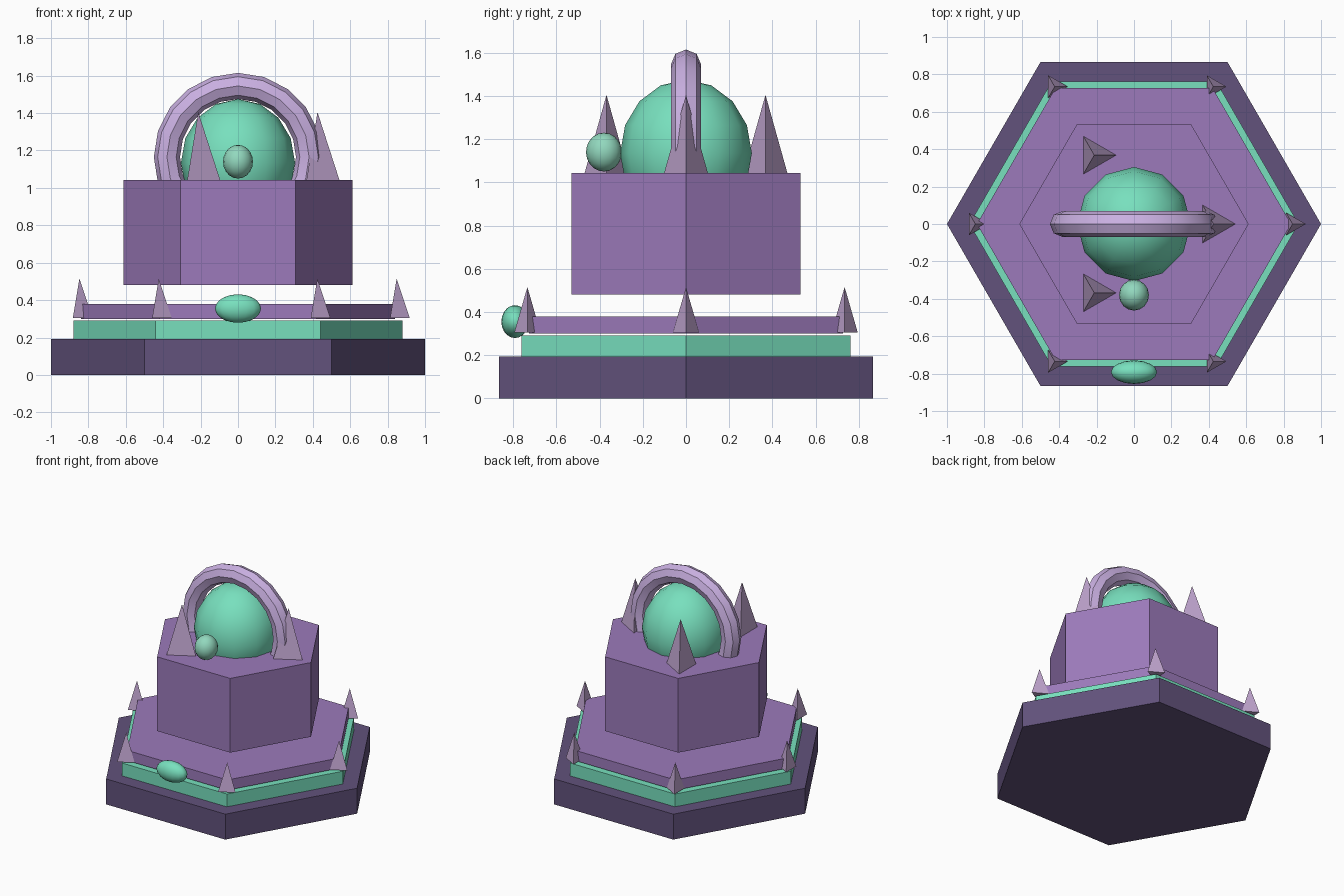
import bpy
import math

if "Cube" in bpy.data.objects:
    bpy.data.objects.remove(bpy.data.objects["Cube"])


def lin(c):
    c /= 255
    return c / 12.92 if c <= 0.04045 else ((c + 0.055) / 1.055) ** 2.4


def material(name, r, g, b):
    m = bpy.data.materials.new(name)
    m.diffuse_color = (lin(r), lin(g), lin(b), 1)
    m.use_nodes = True
    m.node_tree.nodes["Principled BSDF"].inputs["Base Color"].default_value = m.diffuse_color
    return m


dark = material("dark violet", 98, 82, 124)
purple = material("purple", 156, 122, 187)
green = material("mint green", 120, 224, 190)
pale_green = material("pale mint", 146, 216, 190)
lilac = material("lilac", 202, 176, 226)
mauve = material("mauve", 190, 163, 205)


def finish(name, mat, smooth=False):
    ob = bpy.context.object
    ob.name = name
    ob.data.materials.append(mat)
    bpy.ops.object.transform_apply(location=False, rotation=True, scale=True)
    if smooth:
        bpy.ops.object.shade_smooth()
    return ob


def hex_slab(name, radius, z0, z1, mat):
    # Corners on the x axis, flat side towards the front
    bpy.ops.mesh.primitive_cylinder_add(
        vertices=6, radius=radius, depth=z1 - z0,
        location=(0, 0, (z0 + z1) / 2), rotation=(0, 0, math.pi / 6))
    finish(name, mat)


def orb(name, loc, size, mat, segments=12, rings=8):
    bpy.ops.mesh.primitive_uv_sphere_add(
        segments=segments, ring_count=rings, radius=1, location=loc)
    bpy.context.object.scale = size
    finish(name, mat, True)


def spike_ring(name, count, ring, radius, z0, z1):
    # Three-sided spikes, all with one edge towards +x
    for i in range(count):
        a = 2 * math.pi * i / count
        bpy.ops.mesh.primitive_cone_add(
            vertices=3, radius1=radius, radius2=0, depth=z1 - z0,
            location=(ring * math.cos(a), ring * math.sin(a), (z0 + z1) / 2),
            rotation=(0, 0, -math.pi / 2))
        finish(f"{name}_{i + 1}", mauve)


# Stepped hexagonal base and floating block
hex_slab("base", 1.0, 0, 0.193, dark)
hex_slab("green_tier", 0.88, 0.193, 0.29, green)
hex_slab("purple_tier", 0.84, 0.30, 0.378, purple)
hex_slab("upper_block", 0.613, 0.48, 1.043, purple)

# Central orb, small orb and front gem
orb("central_orb", (0, 0, 1.135), (0.305, 0.305, 0.34), green)
orb("small_orb", (0, -0.38, 1.14), (0.08, 0.083, 0.09), pale_green, 16, 10)
orb("front_gem", (0, -0.792, 0.355), (0.123, 0.063, 0.076), green, 16, 10)

# Upright ring around the orb
bpy.ops.mesh.primitive_torus_add(
    major_segments=20, minor_segments=8, major_radius=0.38, minor_radius=0.07,
    location=(0, 0, 1.165), rotation=(math.pi / 2, 0, 0))
finish("ring", lilac)
bpy.ops.object.shade_smooth_by_angle(angle=math.radians(30))

# Spikes on the tier corners and around the orb
spike_ring("tier_spike", 6, 0.848, 0.07, 0.305, 0.515)
spike_ring("crown_spike", 3, 0.425, 0.117, 1.043, 1.405)
